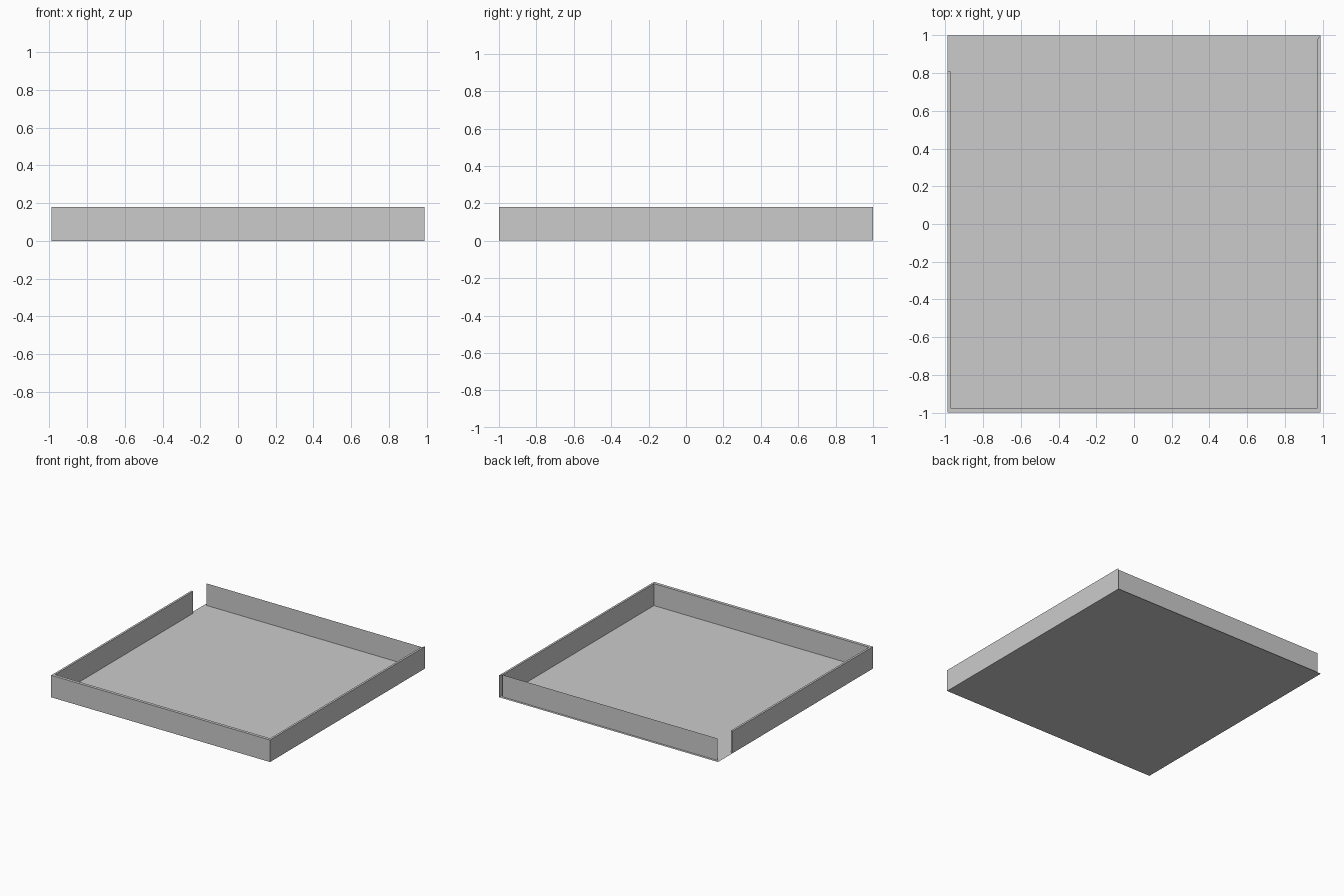
import bpy
import bmesh

cube = bpy.data.objects.get("Cube")
if cube:
    bpy.data.objects.remove(cube, do_unlink=True)

HEIGHT = 0.18
X_OUT, X_IN = 0.99, 0.973
Y_OUT, Y_IN, Y_FRONT_IN = 1.0, 0.98, -0.975
GAP_Y = 0.81  # where the left-hand side wall stops short of the back

grey = bpy.data.materials.new("plain grey")
grey.use_nodes = True
colour = (0.6, 0.6, 0.6, 1)
grey.diffuse_color = colour
grey.node_tree.nodes["Principled BSDF"].inputs["Base Color"].default_value = colour


def make_object(name, faces):
    """Build a flat-shaded object from lists of corner points."""
    bm = bmesh.new()
    for corners in faces:
        bm.faces.new([bm.verts.new(c) for c in corners])
    bmesh.ops.remove_doubles(bm, verts=bm.verts, dist=0.0001)
    mesh = bpy.data.meshes.new(name)
    bm.to_mesh(mesh)
    bm.free()
    mesh.materials.append(grey)
    obj = bpy.data.objects.new(name, mesh)
    bpy.context.collection.objects.link(obj)


def upright(a, b):
    """Vertical panel standing on the line from a to b."""
    return [(*a, 0), (*b, 0), (*b, HEIGHT), (*a, HEIGHT)]


# Floor sheet
make_object("floor", [[(-X_OUT, -Y_OUT, 0), (X_OUT, -Y_OUT, 0),
                       (X_OUT, Y_OUT, 0), (-X_OUT, Y_OUT, 0)]])

# Mitred wall running round three sides
outer = [(-X_OUT, GAP_Y), (-X_OUT, -Y_OUT), (X_OUT, -Y_OUT), (X_OUT, Y_OUT)]
inner = [(-X_IN, GAP_Y), (-X_IN, Y_FRONT_IN), (X_IN, Y_FRONT_IN), (X_IN, Y_IN)]
faces = [upright(inner[0], outer[0])]
for i in range(len(outer) - 1):
    faces.append(upright(outer[i], outer[i + 1]))
    faces.append(upright(inner[i + 1], inner[i]))
    faces.append([(*p, HEIGHT) for p in
                  (outer[i], outer[i + 1], inner[i + 1], inner[i])])
make_object("three_sided_wall", faces)

# Thin back panel, set in from the floor edge
make_object("back_panel", [upright((-X_IN, Y_IN), (X_IN, Y_IN))])
